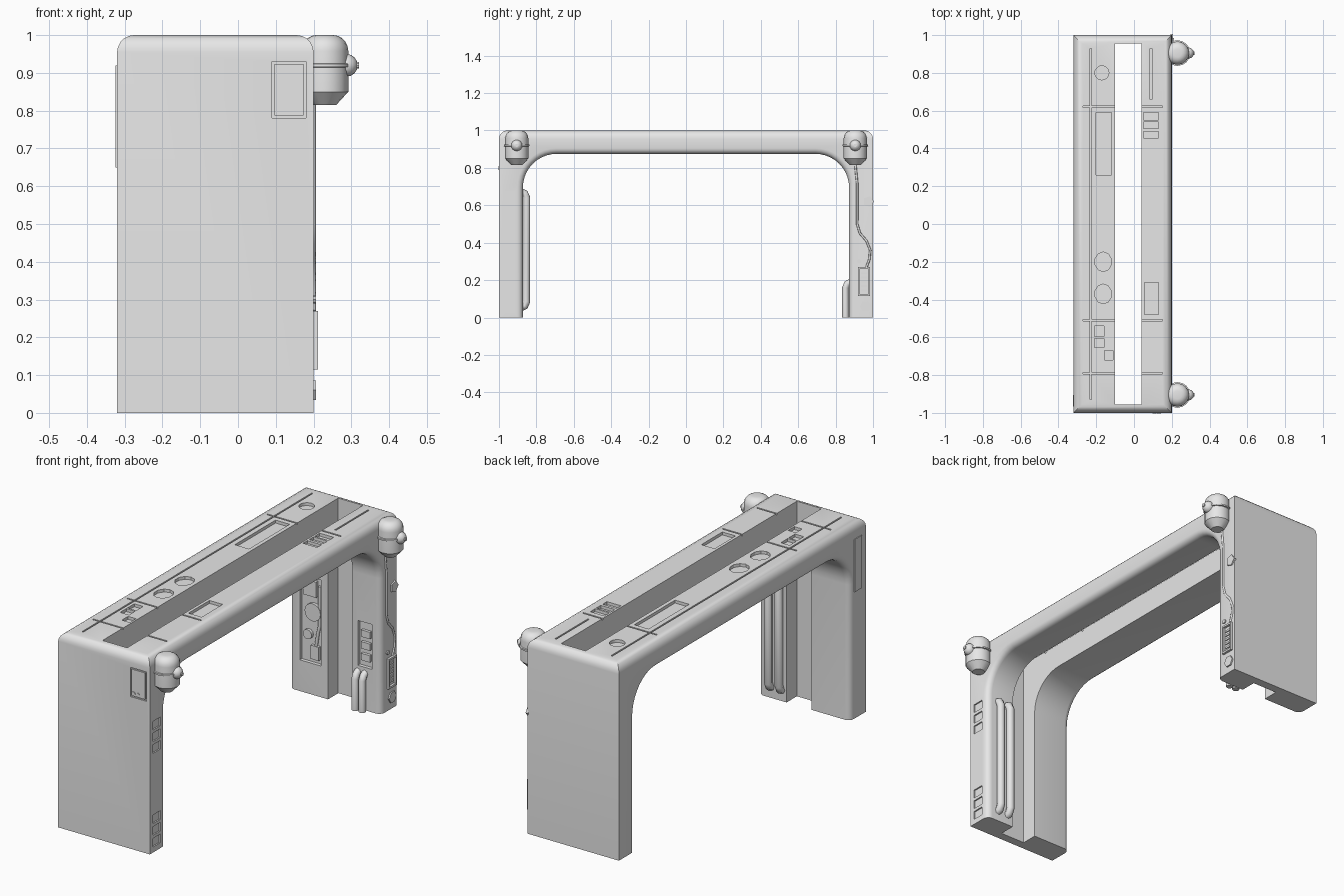
import bpy, bmesh, math
from mathutils import Vector, Matrix

if "Cube" in bpy.data.objects:
    bpy.data.objects.remove(bpy.data.objects["Cube"])

X0, X1 = -0.32, 0.20
grey = bpy.data.materials.new("plain grey")
grey.diffuse_color = (0.8, 0.8, 0.8, 1)
grey.use_nodes = True
grey.node_tree.nodes["Principled BSDF"].inputs["Base Color"].default_value = grey.diffuse_color


def make(name, bm, angle=35, smooth=True):
    bmesh.ops.recalc_face_normals(bm, faces=bm.faces)
    me = bpy.data.meshes.new(name)
    bm.to_mesh(me)
    bm.free()
    ob = bpy.data.objects.new(name, me)
    bpy.context.collection.objects.link(ob)
    me.materials.append(grey)
    if smooth:
        shade(ob, angle)
    return ob


def shade(ob, angle=35):
    bpy.ops.object.select_all(action='DESELECT')
    ob.select_set(True)
    bpy.context.view_layer.objects.active = ob
    bpy.ops.object.shade_smooth_by_angle(angle=math.radians(angle))


def box(bm, x0, x1, y0, y1, z0, z1):
    m = Matrix.Translation(((x0 + x1) / 2, (y0 + y1) / 2, (z0 + z1) / 2))
    bmesh.ops.create_cube(bm, size=1, matrix=m @ Matrix.Diagonal((x1 - x0, y1 - y0, z1 - z0, 1)))


def disc(bm, x, y, z, r, depth, sides, axis='Z', ry=None):
    m = Matrix.Translation((x, y, z))
    if axis == 'Y':
        m = m @ Matrix.Rotation(math.pi / 2, 4, 'X')
    if axis == 'X':
        m = m @ Matrix.Rotation(math.pi / 2, 4, 'Y')
    m = m @ Matrix.Diagonal((1, (ry or r) / r, 1, 1))
    bmesh.ops.create_cone(bm, cap_ends=True, segments=sides, radius1=r, radius2=r, depth=depth, matrix=m)


def lathe(bm, profile, centre, sides):
    rings = [[bm.verts.new(Vector(centre) + Vector((r * math.cos(a), r * math.sin(a), z)))
              for a in (2 * math.pi * i / sides for i in range(sides))] for r, z in profile]
    for lo, hi in zip(rings, rings[1:]):
        for i in range(sides):
            j = (i + 1) % sides
            bm.faces.new((lo[i], lo[j], hi[j], hi[i]))
    bm.faces.new(rings[0])
    bm.faces.new(rings[-1])


def tube(name, points, r):
    cu = bpy.data.curves.new(name, 'CURVE')
    cu.dimensions = '3D'
    cu.bevel_depth, cu.bevel_resolution, cu.use_fill_caps = r, 2, True
    sp = cu.splines.new('POLY')
    sp.points.add(len(points) - 1)
    for p, q in zip(sp.points, points):
        p.co = (*q, 1)
        p.radius = 1
    sp.use_smooth = True
    cu.materials.append(grey)
    ob = bpy.data.objects.new(name, cu)
    bpy.context.collection.objects.link(ob)


# arch body: side outline with rounded inner corners, extruded across x
inner, under, rad = 0.872, 0.875, 0.18
half = [(inner, 0)] + [(inner - rad + rad * math.cos(a), under - rad + rad * math.sin(a))
                       for a in (math.pi / 2 * i / 10 for i in range(11))]
outline = [(1, 1), (1, 0)] + half + [(-y, z) for y, z in reversed(half)] + [(-1, 0), (-1, 1)]
bm = bmesh.new()
face = bm.faces.new([bm.verts.new((X0, y, z)) for y, z in outline])
ext = bmesh.ops.extrude_face_region(bm, geom=[face])
bmesh.ops.translate(bm, vec=(X1 - X0, 0, 0), verts=[v for v in ext['geom'] if isinstance(v, bmesh.types.BMVert)])
bmesh.ops.recalc_face_normals(bm, faces=bm.faces)


def on_side(e):
    return abs(e.verts[0].co.x - e.verts[1].co.x) < 1e-5


def is_inner(e):
    return on_side(e) and all(abs(v.co.y) < 0.9 for v in e.verts) and any(v.co.z > 0.01 for v in e.verts)


bmesh.ops.bevel(bm, geom=[e for e in bm.edges if is_inner(e)], offset=0.03, segments=4,
                profile=0.5, affect='EDGES')
bmesh.ops.bevel(bm, geom=[e for e in bm.edges if all(v.co.z > 0.999 for v in e.verts)],
                offset=0.045, segments=5, profile=0.5, affect='EDGES')
body = make("arch_body", bm, smooth=False)

# long slot through the beam and down the inside of both legs
slot = bmesh.new()
box(slot, -0.10, 0.04, -0.955, 0.955, -0.1, 1.1)

# shallow recesses on the top, legs and front
cut = bmesh.new()
top = (0.985, 1.05)
for x0, x1, y0, y1 in [(-0.20, -0.12, 0.26, 0.59), (0.055, 0.13, -0.48, -0.31), (0.05, 0.13, 0.55, 0.59),
                       (0.05, 0.13, 0.505, 0.54), (0.05, 0.13, 0.455, 0.49), (-0.21, -0.16, -0.595, -0.54),
                       (-0.21, -0.16, -0.655, -0.605), (-0.155, -0.11, -0.72, -0.67)]:
    box(cut, x0, x1, y0, y1, *top)
disc(cut, -0.17, 0.80, 1.0, 0.037, 0.03, 20)
for y in (-0.2, -0.37):
    disc(cut, -0.163, y, 1.0, 0.045, 0.03, 10, ry=0.052)
for y in (0.62, -0.51, -0.79):
    box(cut, -0.27, 0.15, y - 0.004, y + 0.004, 0.992, 1.05)
box(cut, -0.234, -0.226, -0.93, 0.93, 0.992, 1.05)
box(cut, 0.086, 0.094, 0.66, 0.93, 0.992, 1.05)
for z in (0.53, 0.59, 0.65, 0.05, 0.11, 0.17):
    box(cut, 0.193, 0.25, -0.975, -0.915, z - 0.022, z + 0.022)
box(cut, 0.09, 0.18, -1.05, -0.994, 0.78, 0.93)
box(cut, 0.07, 0.15, 0.8, 0.89, 0.22, 0.45)
box(cut, -0.26, -0.14, 0.8, 0.89, 0.16, 0.60)

for name, cbm in (("slot_cutter", slot), ("recess_cutter", cut)):
    cutter = make(name, cbm, smooth=False)
    cutter.hide_render = True
    cutter.hide_set(True)
    mod = body.modifiers.new(name, 'BOOLEAN')
    mod.operation, mod.solver, mod.object, mod.use_self = 'DIFFERENCE', 'EXACT', cutter, True
dg = bpy.context.evaluated_depsgraph_get()
body.data = bpy.data.meshes.new_from_object(body.evaluated_get(dg))
body.modifiers.clear()
for name in ("slot_cutter", "recess_cutter"):
    bpy.data.objects.remove(bpy.data.objects[name])
shade(body, 30)

# corner pods with domed top, tapered base, band and round nub
for side, y in (("front", -0.905), ("back", 0.905)):
    bm = bmesh.new()
    dome = [(0.022 + 0.04 * math.cos(a), 0.958 + 0.042 * math.sin(a))
            for a in (math.pi / 2 * i / 5 for i in range(6))]
    lathe(bm, [(0.03, 0.815), (0.062, 0.85)] + dome, (0.23, y, 0), 16)
    lathe(bm, [(0.06, 0.914), (0.068, 0.916), (0.068, 0.924), (0.06, 0.926)], (0.23, y, 0), 16)
    bmesh.ops.create_uvsphere(bm, u_segments=12, v_segments=8, radius=0.03,
                              matrix=Matrix.Translation((0.287, y, 0.92)))
    disc(bm, 0.312, y, 0.92, 0.009, 0.016, 10, 'X')
    make(side + "_pod", bm)

# rounded vertical pipes on the inside of the legs
for x in (0.07, 0.13):
    tube("front_leg_pipe", [(x, -0.88, 0.055), (x, -0.862, 0.062), (x, -0.853, 0.085), (x, -0.853, 0.64),
                            (x, -0.862, 0.663), (x, -0.88, 0.67)], 0.02)
for x in (0.068, 0.108):
    tube("back_leg_pipe", [(x, 0.853, 0.0), (x, 0.853, 0.16), (x, 0.862, 0.18), (x, 0.88, 0.19)], 0.018)

# cable down the side of the back leg
tube("side_cable", [(X1, 0.905, 0.82), (X1, 0.915, 0.72), (X1, 0.915, 0.50), (X1, 0.93, 0.45), (X1, 0.965, 0.41),
                    (X1, 0.985, 0.36), (X1, 0.98, 0.31), (X1, 0.965, 0.27)], 0.006)

# control box and small fittings on the side of the back leg
bm = bmesh.new()
for y0, y1, z0, z1 in [(0.92, 0.928, 0.115, 0.27), (0.977, 0.985, 0.115, 0.27),
                       (0.928, 0.977, 0.115, 0.125), (0.928, 0.977, 0.26, 0.27)]:
    box(bm, 0.19, 0.212, y0, y1, z0, z1)
for i in range(5):
    box(bm, 0.19, 0.205, 0.935, 0.97, 0.14 + i * 0.023, 0.15 + i * 0.023)
disc(bm, 0.2, 0.975, 0.62, 0.03, 0.014, 5, 'X')
disc(bm, 0.2, 0.96, 0.06, 0.03, 0.014, 6, 'X')
disc(bm, 0.2, 0.925, 0.30, 0.011, 0.012, 8, 'X')
make("side_fittings", bm)

# gauges and pipework inside the back leg recesses
bm = bmesh.new()
disc(bm, -0.19, 0.885, 0.42, 0.045, 0.02, 16, 'Y')
disc(bm, -0.22, 0.885, 0.30, 0.025, 0.02, 12, 'Y')
box(bm, -0.245, -0.17, 0.875, 0.9, 0.50, 0.58)
box(bm, -0.20, -0.155, 0.875, 0.9, 0.18, 0.25)
for z in (0.25, 0.31, 0.37):
    box(bm, 0.085, 0.135, 0.875, 0.9, z, z + 0.035)
make("recess_fittings", bm)
tube("recess_pipe", [(-0.155, 0.885, 0.56), (-0.155, 0.885, 0.36), (-0.165, 0.885, 0.32), (-0.18, 0.885, 0.22)], 0.008)

# raised frame and two buttons on the front panel, thin plate on the left side
bm = bmesh.new()
box(bm, 0.097, 0.173, -1.0, -0.99, 0.787, 0.923)
for x in (0.108, 0.133):
    disc(bm, x, -0.999, 0.80, 0.01, 0.008, 12, 'Y')
box(bm, X0 - 0.004, X0 + 0.01, -0.965, -0.905, 0.65, 0.92)
make("panel_plates", bm)
